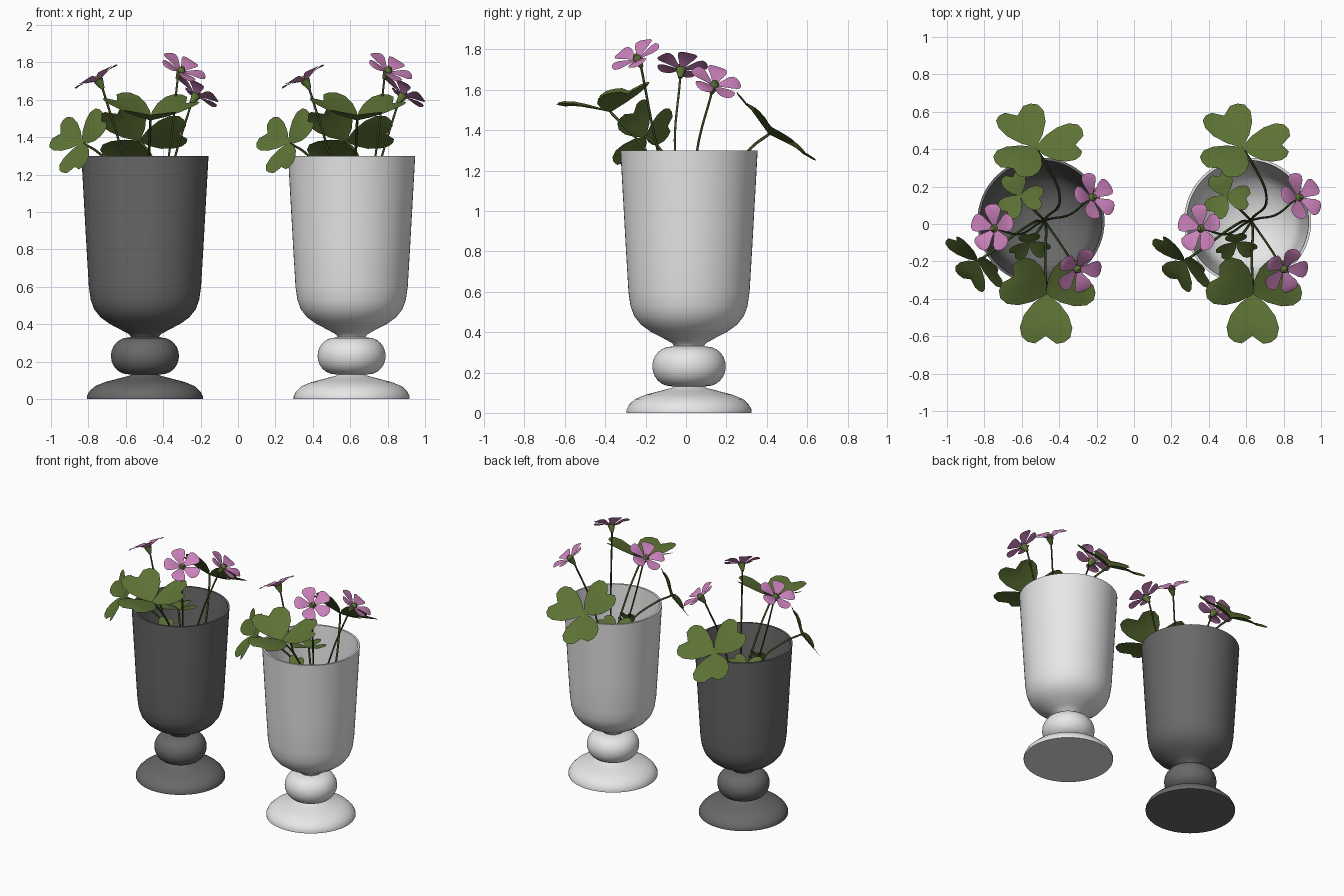
import bpy, bmesh, math
from mathutils import Vector, Matrix

cube = bpy.data.objects.get("Cube")
if cube:
    bpy.data.objects.remove(cube)


def material(name, rgb):
    m = bpy.data.materials.new(name)
    m.use_nodes = True
    m.diffuse_color = (*rgb, 1)
    m.node_tree.nodes["Principled BSDF"].inputs["Base Color"].default_value = (*rgb, 1)
    return m


CHARCOAL = material("charcoal_glaze", (0.14, 0.14, 0.14))
WHITE = material("white_glaze", (0.8, 0.8, 0.8))
LEAF = material("leaf_green", (0.11, 0.17, 0.035))
STEM = material("stem_green", (0.05, 0.08, 0.018))
PINK = material("petal_pink", (0.6, 0.22, 0.5))

CENTRE = Vector((-0.4975, 0.015, 0))   # axis of the first vase
SPACING = Vector((1.105, 0, 0))        # step to the second vase


def link(name, data):
    ob = bpy.data.objects.new(name, data)
    bpy.context.collection.objects.link(ob)
    return ob


def finish(name, bm, mats):
    me = bpy.data.meshes.new(name)
    bm.to_mesh(me)
    bm.free()
    for m in mats:
        me.materials.append(m)
    return link(name, me)


def smooth(ob, angle=40):
    bpy.ops.object.select_all(action='DESELECT')
    ob.select_set(True)
    bpy.context.view_layer.objects.active = ob
    bpy.ops.object.shade_smooth_by_angle(angle=math.radians(angle))


# Footed vase: one lathed profile of (radius, height)
foot = [(0, 0), (.31, 0), (.31, .015), (.297, .04), (.268, .068), (.215, .09),
        (.15, .107), (.085, .124), (.075, .13)]
knop = [(.09 + .092 * math.cos(a), .23 + .098 * math.sin(a))
        for a in (math.radians(d) for d in range(-90, 91, 15))]
bowl = [(.075, .332), (.083, .345), (.13, .371), (.19, .402), (.238, .437),
        (.272, .48), (.29, .53), (.3, .6), (.312, .8), (.326, 1.05), (.34, 1.3)]
inside = [(r - .015, z + .012) for r, z in bowl[3:-1]][::-1]
profile = foot + knop + bowl + [(.326, 1.3)] + inside + [(.1, .375), (0, .37)]


def vase(name, centre, mat):
    bm = bmesh.new()
    vs = [bm.verts.new((r, 0, z)) for r, z in profile]
    es = [bm.edges.new(p) for p in zip(vs, vs[1:])]
    bmesh.ops.spin(bm, geom=vs + es, cent=(0, 0, 0), axis=(0, 0, 1),
                   angle=math.tau, steps=64, use_merge=True)
    bmesh.ops.remove_doubles(bm, verts=bm.verts, dist=1e-4)
    bmesh.ops.recalc_face_normals(bm, faces=bm.faces)
    ob = finish(name, bm, [mat])
    ob.location = centre
    smooth(ob)


def frame(pos, normal, toward):
    """Matrix with z along normal and x along toward, laid in the plane."""
    n = Vector(normal).normalized()
    t = Vector(toward)
    x = (t - n * t.dot(n)).normalized()
    m = Matrix((x, n.cross(x), n)).transposed().to_4x4()
    m.translation = pos
    return m


def blade(bm, mat, rows, size, fold):
    """Strip along x; each row is edge x, half width, midrib x, lift."""
    ring = []
    for xe, w, xm, lift in rows:
        pts = [(xe, -w, lift + fold * w), (xm, 0, lift), (xe, w, lift + fold * w)]
        ring.append([bm.verts.new(mat @ (Vector(p) * size)) for p in pts])
    for a, b in zip(ring, ring[1:]):
        for i in (0, 1):
            f = bm.faces.new((a[i], b[i], b[i + 1], a[i + 1]))
            f.smooth = True


HEART = [(0, .02, 0, 0), (.2, .27, .16, .02), (.45, .46, .36, .04), (.7, .54, .56, .06),
         (.9, .5, .7, .06), (1, .38, .8, .05), (1.03, .22, .87, .04)]
PETAL = [(.1, .08, .1, .02), (.35, .2, .35, .12), (.6, .34, .6, .2),
         (.8, .38, .82, .23), (.93, .29, .95, .23), (1, .13, 1.01, .21)]


def leaf(name, pos, normal, toward, size, cup):
    bm = bmesh.new()
    base = frame(pos, normal, toward)
    for k in range(3):
        turn = Matrix.Rotation(k * math.tau / 3, 4, 'Z') @ Matrix.Rotation(-cup, 4, 'Y')
        blade(bm, base @ turn, HEART, size, .12)
    return finish(name, bm, [LEAF])


def flower(name, pos, normal, toward):
    bm = bmesh.new()
    base = frame(pos, normal, toward)
    for k in range(5):
        blade(bm, base @ Matrix.Rotation(k * math.tau / 5, 4, 'Z'), PETAL, .13, .05)
    green = len(bm.faces)
    # calyx below, throat above
    for r1, r2, depth, z in ((.01, .027, .05, -.022), (.024, .012, .026, .016)):
        bmesh.ops.create_cone(bm, cap_ends=True, segments=10, radius1=r1, radius2=r2,
                              depth=depth, matrix=base @ Matrix.Translation((0, 0, z)))
    bm.faces.ensure_lookup_table()
    for f in bm.faces[green:]:
        f.material_index = 1
    return finish(name, bm, [PINK, LEAF])


def stem(name, points, radius):
    cu = bpy.data.curves.new(name, 'CURVE')
    cu.dimensions = '3D'
    cu.bevel_depth = radius
    cu.bevel_resolution = 1
    cu.resolution_u = 8
    sp = cu.splines.new('BEZIER')
    sp.bezier_points.add(len(points) - 1)
    for bp, p in zip(sp.bezier_points, points):
        bp.co = p
        bp.handle_left_type = bp.handle_right_type = 'AUTO'
    cu.materials.append(STEM)
    return link(name, cu)


vase("charcoal_vase", CENTRE, CHARCOAL)
vase("white_vase", CENTRE + SPACING, WHITE)

parts = []
ROOT = Vector((-.48, .02, .4))

# Flowers: position, facing, first petal direction, stem point at the rim
flowers = [
    ("left", (-.745, -.025, 1.70), (-.48, .08, .87), (0, 1, 0), (-.615, -.055, 1.3)),
    ("front", (-.305, -.24, 1.75), (.42, -.42, .8), (.2, 1, 0), (-.37, -.14, 1.3)),
    ("right", (-.225, .14, 1.62), (.55, .3, .78), (-.3, 1, 0), (-.335, .055, 1.3)),
]
for tag, pos, n, toward, mid in flowers:
    parts.append(flower(tag + "_flower", pos, n, toward))
    tip = Vector(pos) - Vector(n).normalized() * .04
    low = ROOT.lerp(Vector(mid), .55)
    low.xy = ROOT.xy.lerp(Vector(mid).xy, .3)
    parts.append(stem(tag + "_flower_stem", [ROOT, low, mid, tip], .006))

# Leaves: position, facing, first leaflet direction, leaflet size, cup, stem points
leaves = [
    ("back", (-.527, .41, 1.38), (0, .65, .76), (-.5, .8, -.6), .25, .12,
     [(-.4, .17, 1.1), (-.47, .32, 1.31)]),
    ("front", (-.468, -.374, 1.49), (.03, -.22, .97), (-.02, -1, 0), .26, .3,
     [(-.47, -.05, 1.0), (-.475, -.2, 1.3)]),
    ("left", (-.835, -.2, 1.37), (-.63, -.63, .46), (.1, -.05, .1), .19, .1,
     [(-.6, -.03, 1.15), (-.75, -.14, 1.32)]),
    ("small_back", (-.61, .15, 1.2), (-.1, .1, 1), (-.4, 1, 0), .125, .1,
     [(-.52, .06, .95)]),
    ("small_front", (-.56, -.1, 1.12), (.1, -.75, .65), (-.1, 1, 0), .11, .2,
     [(-.5, -.02, .9)]),
]
for tag, pos, n, toward, size, cup, path in leaves:
    parts.append(leaf(tag + "_leaf", pos, n, toward, size, cup))
    parts.append(stem(tag + "_leaf_stem", [ROOT, *path, pos], .007))

# Same bunch in the second vase
for ob in parts:
    twin = link("second_" + ob.name, ob.data)
    twin.location = ob.location + SPACING
